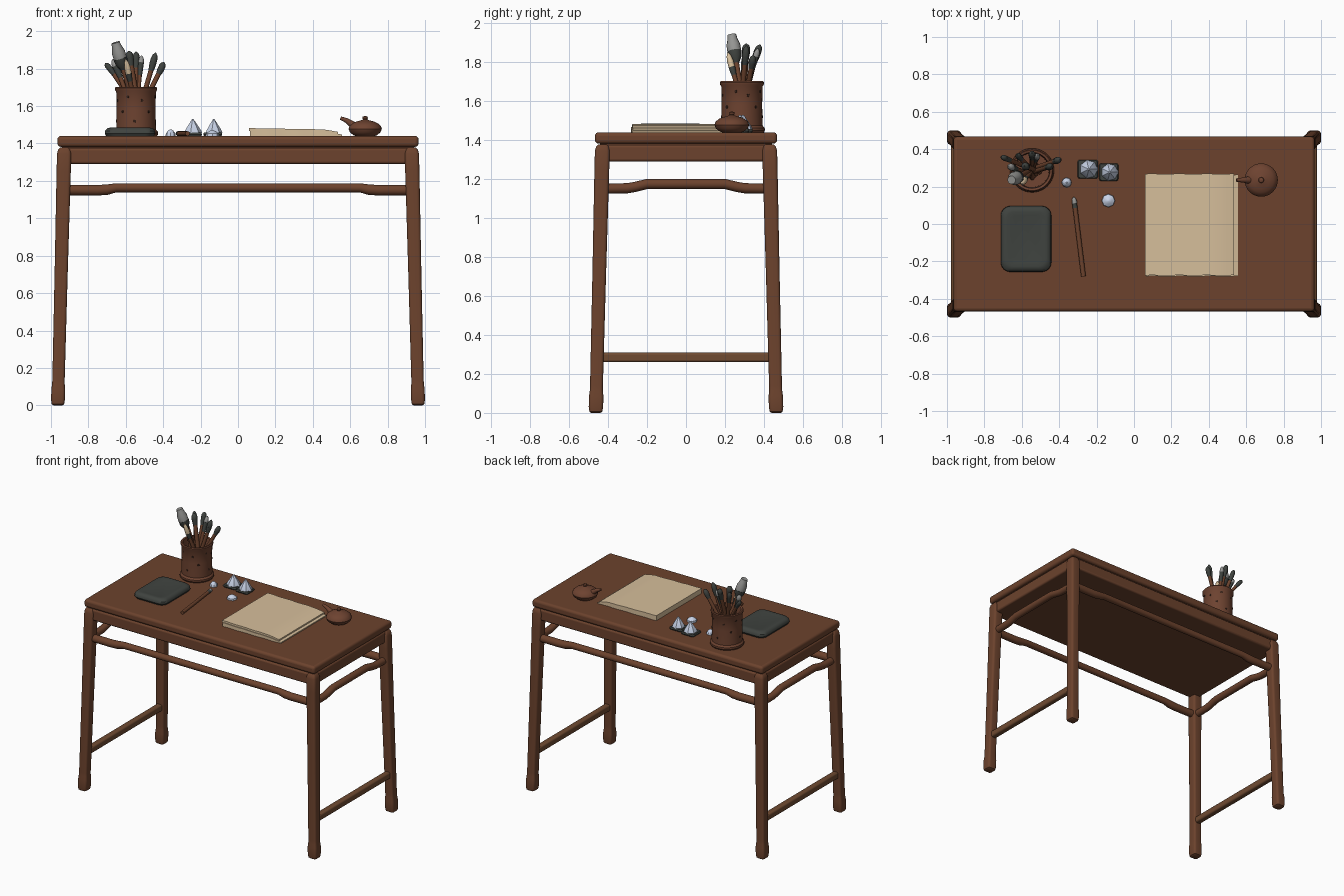
import bpy, bmesh, math, random
from mathutils import Vector

if "Cube" in bpy.data.objects:
    bpy.data.objects.remove(bpy.data.objects["Cube"])

random.seed(4)


def material(name, rgb):
    m = bpy.data.materials.new(name)
    m.diffuse_color = (*rgb, 1)
    m.use_nodes = True
    m.node_tree.nodes["Principled BSDF"].inputs["Base Color"].default_value = m.diffuse_color
    return m


WOOD = material("brown wood", (0.150, 0.055, 0.026))
OLIVE = material("olive wood", (0.160, 0.070, 0.031))
CLAY = material("brown clay", (0.155, 0.056, 0.030))
HOLE = material("dark brown", (0.035, 0.016, 0.010))
INK = material("charcoal", (0.050, 0.056, 0.050))
PAPER = material("cream paper", (0.68, 0.52, 0.33))
STONE = material("pale blue white", (0.58, 0.65, 0.80))
GREY = material("grey bristle", (0.30, 0.30, 0.29))


def make(name, bm, mat, bevel=0, segments=3):
    bmesh.ops.recalc_face_normals(bm, faces=bm.faces)
    mesh = bpy.data.meshes.new(name)
    bm.to_mesh(mesh)
    bm.free()
    mesh.materials.append(mat)
    ob = bpy.data.objects.new(name, mesh)
    bpy.context.collection.objects.link(ob)
    if bevel:
        mod = ob.modifiers.new("bevel", "BEVEL")
        mod.width, mod.segments = bevel, segments
    return ob


def loft(name, rings, mat, caps=True):
    """Skin a list of equal-length point rings."""
    bm = bmesh.new()
    rows = [[bm.verts.new(p) for p in ring] for ring in rings]
    n = len(rows[0])
    for a, b in zip(rows, rows[1:]):
        for i in range(n):
            j = (i + 1) % n
            bm.faces.new((a[i], a[j], b[j], b[i]))
    if caps:
        bm.faces.new(rows[0])
        bm.faces.new(rows[-1])
    return make(name, bm, mat)


def box(name, c, s, mat, bevel=0, segments=3):
    bm = bmesh.new()
    bmesh.ops.create_cube(bm, size=1)
    for v in bm.verts:
        v.co = Vector(c) + Vector((v.co.x * s[0], v.co.y * s[1], v.co.z * s[2]))
    return make(name, bm, mat, bevel, segments)


def lathe(name, c, profile, mat, n=32):
    rings = [[(c[0] + r * math.cos(math.tau * i / n), c[1] + r * math.sin(math.tau * i / n), z)
              for i in range(n)] for r, z in profile]
    return loft(name, rings, mat)


def tube(name, pts, radii, mat, n=12):
    pts = [Vector(p) for p in pts]
    rings = []
    for k, p in enumerate(pts):
        t = (pts[min(k + 1, len(pts) - 1)] - pts[max(k - 1, 0)]).normalized()
        u = t.cross(Vector((0, 0, 1)) if abs(t.z) < 0.7 else Vector((0, 1, 0))).normalized()
        w = t.cross(u)
        rings.append([p + radii[k] * (math.cos(math.tau * i / n) * u + math.sin(math.tau * i / n) * w)
                      for i in range(n)])
    return loft(name, rings, mat)


def rounded(cx, cy, hx, hy, rad, z, n=6):
    """Ring of points round a rectangle with rounded corners."""
    out = []
    for q, (sx, sy) in enumerate(((1, 1), (-1, 1), (-1, -1), (1, -1))):
        for k in range(n + 1):
            a = math.pi / 2 * (q + k / n)
            out.append((cx + sx * (hx - rad) + rad * math.cos(a),
                        cy + sy * (hy - rad) + rad * math.sin(a), z))
    return out


# table top, and the solid apron block closed underneath
box("table_top", (0, 0, 1.411), (1.93, 0.934, 0.058), WOOD, 0.018, 4)
box("top_waist", (0, 0, 1.37), (1.88, 0.885, 0.04), WOOD)
box("apron_block", (0, 0, 1.333), (1.905, 0.91, 0.084), WOOD, 0.012, 3)

# splayed legs with rounded shoulders and swollen feet
LEG = [(0, .024), (.006, .033), (.03, .037), (.085, .037), (.115, .0335), (.14, .033),
       (.7, .035), (1.25, .038), (1.345, .038), (1.368, .032), (1.378, .022)]
for sx in (-1, 1):
    for sy in (-1, 1):
        rings = [rounded(sx * (0.963 - 0.034 * z / 1.37), sy * (0.463 - 0.034 * z / 1.37), h, h, h * .45, z, 4)
                 for z, h in LEG]
        loft(("front" if sy < 0 else "back") + ("_left" if sx < 0 else "_right") + "_leg", rings, WOOD)

# humped upper stretchers, plain lower side stretchers
for s in (-1, 1):
    xs = (-.92, -.75, -.70, -.65, .65, .70, .75, .92)
    zs = (1.151, 1.150, 1.153, 1.163, 1.163, 1.153, 1.150, 1.151)
    rs = (.028, .028, .028, .024, .024, .028, .028, .028)
    tube("long_stretcher", [(x, s * 0.434, z) for x, z in zip(xs, zs)], rs, WOOD, 16)
    ys = (-.42, -.30, -.26, -.20, .20, .26, .30, .42)
    zs = (1.151, 1.153, 1.160, 1.175, 1.175, 1.160, 1.153, 1.151)
    tube("short_stretcher", [(s * 0.934, y, z) for y, z in zip(ys, zs)], (.026,) * 8, WOOD, 16)
    box("lower_side_stretcher", (s * 0.955, 0, 0.285), (0.045, 0.88, 0.05), OLIVE, 0.012)

# brush pot with small dark pierced marks
PX, PY, T = -0.545, 0.287, 1.44
lathe("brush_pot", (PX, PY), [(.112, T), (.118, 1.45), (.117, 1.462), (.106, 1.475), (.104, 1.58), (.106, 1.675),
                              (.112, 1.685), (.113, 1.697), (.108, 1.703), (.096, 1.70), (.092, 1.68),
                              (.090, 1.47), (.03, 1.465)], CLAY, 40)
for i in range(16):
    a = math.tau * (i + random.uniform(-.25, .25)) / 16
    z = (1.52, 1.63, 1.57, 1.65)[i % 4]
    d = Vector((math.cos(a), math.sin(a), 0))
    c = Vector((PX, PY, z)) + d * 0.101
    tube("pot_mark", [c, c + d * 0.006], (.009, .007), HOLE, 8)


# brush: handle, ferrule and tuft along a slightly bowed line
def brush(base, tip, r, tuft, fat=1.0, bow=0.0, f0=.78, f1=.88, head=INK):
    b, t = Vector(base), Vector(tip)
    at = lambda f: b.lerp(t, f) + Vector((0, 0, bow * 4 * f * (1 - f)))
    tube("brush_handle", [at(f0 * k / 4) for k in range(5)], (r,) * 5, WOOD)
    tube("brush_ferrule", [at(f0 - .01), at((f0 + f1) / 2), at(f1)], (r * 1.05, r * 1.2 * fat, r * 1.3 * fat), head)
    tube("brush_tuft", [at(f1), at(f1 + (1 - f1) * .4), at(f1 + (1 - f1) * .75), at(1)],
         (r * 1.25 * fat, r * 1.25 * fat, r * .9 * fat, r * (.2 if fat < 1.5 else .8 * fat)), tuft)


BRUSHES = [
    # base offset x, y, tip x, y, z, radius, tuft, fatness, bow, handle end, ferrule end
    (.03, .02, -.655, .235, 1.94, .015, GREY, 1.9, 0, .70, .82),
    (.04, -.01, -.71, .36, 1.83, .012, INK, 1.0, .03, .78, .90),
    (.03, .00, -.585, .31, 1.895, .015, INK, 1.1, 0, .82, .92),
    (.01, -.03, -.67, .31, 1.85, .012, GREY, 1.2, .02, .70, .88),
    (.00, -.04, -.545, .38, 1.89, .013, INK, 1.1, 0, .80, .92),
    (-.03, -.02, -.44, .31, 1.885, .013, INK, 1.1, -.03, .82, .90),
    (-.05, -.01, -.395, .345, 1.835, .013, INK, 1.1, -.02, .86, .92),
    (.02, .03, -.60, .215, 1.85, .012, PAPER, 1.1, 0, .70, .80),
    (-.01, -.03, -.515, .37, 1.87, .012, GREY, 1.0, 0, .74, .90),
    (.02, -.02, -.625, .37, 1.88, .013, INK, 1.0, 0, .80, .90),
]
for ox, oy, x, y, z, r, tuft, fat, bow, f0, f1 in BRUSHES:
    brush((PX + ox, PY + oy, 1.475), (x, y, z), r, tuft, fat, bow, f0, f1)

# brush lying on the table
brush((-.27, -.28, 1.453), (-.322, .145, 1.453), .0125, GREY, .85, 0, .87, .92)

# ink stone: soft rounded slab with a shallow well
loft("ink_stone", [rounded(-.577, -.08, hx, hx + .041, rad, z) for hx, rad, z in (
    (.128, .05, T), (.135, .05, 1.453), (.133, .05, 1.468), (.122, .048, 1.481),
    (.105, .042, 1.485), (.085, .035, 1.481))], INK)

# pigment lumps: two on dark dishes, two loose
for x, y, w, h in ((-.247, .293, .05, .09), (-.135, .277, .047, .09)):
    loft("pigment_dish", [rounded(x, y, w + d, w * .93 + d, .012, z) for d, z in
                          ((0, T), (.004, 1.448), (0, 1.458))], INK)
    lathe("pigment_peak", (x + .005, y), [(w, 1.455), (w * .9, 1.470), (w * .5, 1.50), (.004, T + h)], STONE, 7)
for x, y, r, h in ((-.36, .222, .027, .036), (-.137, .125, .036, .032)):
    lathe("small_pigment_lump", (x, y), [(r, T), (r * .95, T + h * .4), (r * .5, T + h * .8), (.004, T + h)], STONE, 8)

# paper stack with a drooping right edge
for name, z0, z1, x0, x1, y0, y1 in (("paper_stack", 1.44, 1.468, .065, .555, -.28, .262),
                                     ("top_sheets", 1.468, 1.482, .06, .535, -.275, .268)):
    rings = []
    for k in range(13):
        f = k / 12
        x = x0 + (x1 - x0) * f
        drop = .008 * f + .012 * max(0, f - .85) / .15
        low = z0 if z0 < 1.45 else z0 - drop
        wob = .002 * math.sin(k * 1.7)
        rings.append([(x, y0 + wob, low), (x, y1 + wob, low), (x, y1 + wob, z1 - drop), (x, y0 + wob, z1 - drop)])
    loft(name, rings, PAPER)

# small water pot with lid, knob and spout
lathe("water_pot", (.68, .235), [(.05, T), (.062, 1.444), (.082, 1.460), (.089, 1.478), (.083, 1.495), (.066, 1.509),
                                 (.045, 1.518), (.022, 1.524), (.011, 1.528), (.015, 1.535),
                                 (.013, 1.543), (.004, 1.547)], CLAY)
tube("water_pot_spout", [(.63, .235, 1.485), (.605, .235, 1.506), (.58, .235, 1.523), (.548, .235, 1.536)],
     (.024, .018, .013, .009), CLAY)

# smooth shading with sharp edges kept
bpy.ops.object.select_all(action="SELECT")
bpy.context.view_layer.objects.active = bpy.data.objects["table_top"]
bpy.ops.object.shade_smooth_by_angle(angle=math.radians(35))
